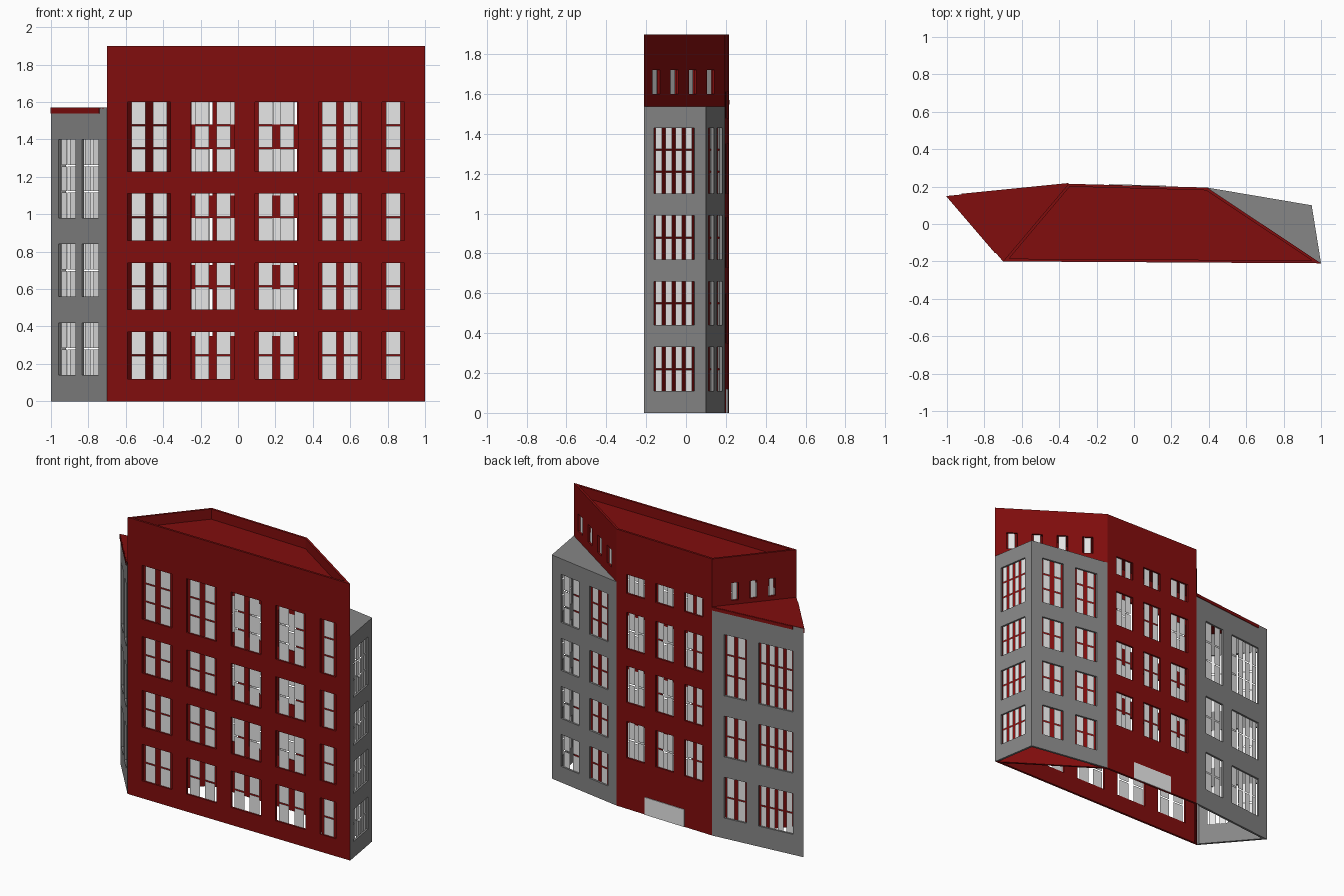
import bpy
import bmesh
from mathutils import Vector

cube = bpy.data.objects.get("Cube")
if cube:
    bpy.data.objects.remove(cube, do_unlink=True)

THICK = 0.015


def material(name, rgb):
    m = bpy.data.materials.new(name)
    m.use_nodes = True
    m.diffuse_color = (*rgb, 1)
    m.node_tree.nodes["Principled BSDF"].inputs["Base Color"].default_value = (*rgb, 1)
    return m


RED = material("dark red", (0.22, 0.004, 0.004))
GREY = material("wall grey", (0.24, 0.24, 0.24))
PANE = material("pane light grey", (0.8, 0.8, 0.8))


def finish(name, bm, mat, recalc=True):
    if recalc:
        bmesh.ops.recalc_face_normals(bm, faces=bm.faces)
    mesh = bpy.data.meshes.new(name)
    bm.to_mesh(mesh)
    bm.free()
    mesh.materials.append(mat)
    obj = bpy.data.objects.new(name, mesh)
    bpy.context.collection.objects.link(obj)


def outward(p, q):
    d = (q - p).normalized()
    return d, Vector((d.y, -d.x))


def inner_corner(a, b, c):
    """Mitred inner corner at b of a counter-clockwise outline."""
    n1, n2 = outward(a, b)[1], outward(b, c)[1]
    return b - (n1 + n2) * THICK / (1 + n1.dot(n2))


def slab(name, outline, z, height, mat):
    bm = bmesh.new()
    face = bm.faces.new([bm.verts.new((p.x, p.y, z)) for p in outline])
    top = bmesh.ops.extrude_face_region(bm, geom=[face], use_keep_orig=True)["geom"]
    for v in top:
        if isinstance(v, bmesh.types.BMVert):
            v.co.z += height
    finish(name, bm, mat)


def plate(name, p, q, s0, s1, z0, z1, mat):
    """Thin plate just proud of the wall from p to q."""
    d, n = outward(p, q)
    a, b = p + d * s0, p + d * s1
    slab(name, [a, b, b + n * 0.004, a + n * 0.004], z0, z1 - z0, mat)


def wall(name, loop, i, top, holes, mat):
    """Wall on edge i of the outline, with openings (s0, s1, z0, z1, columns, rows)."""
    count = len(loop)
    prev, p, q, after = (loop[(i + k) % count] for k in (-1, 0, 1, 2))
    d, n = outward(p, q)
    length = (q - p).length
    lo = (inner_corner(prev, p, q) - p).dot(d)
    hi = (inner_corner(p, q, after) - p).dot(d)

    def point(s, z, depth):
        xy = p + d * s - n * depth
        return Vector((xy.x, xy.y, z))

    ss = sorted({0, length, *(h[0] for h in holes), *(h[1] for h in holes)})
    zs = sorted({0, top, *(h[2] for h in holes), *(h[3] for h in holes)})
    bm = bmesh.new()
    grid = {(s, z): bm.verts.new(point(s, z, 0)) for s in ss for z in zs}
    for s0, s1 in zip(ss, ss[1:]):
        for z0, z1 in zip(zs, zs[1:]):
            s, z = (s0 + s1) / 2, (z0 + z1) / 2
            if not any(h[0] < s < h[1] and h[2] < z < h[3] for h in holes):
                bm.faces.new([grid[k] for k in ((s0, z0), (s1, z0), (s1, z1), (s0, z1))])
    bmesh.ops.delete(bm, geom=[v for v in bm.verts if not v.link_faces], context="VERTS")
    new = bmesh.ops.extrude_face_region(bm, geom=bm.faces[:], use_keep_orig=True)["geom"]
    for v in new:
        if isinstance(v, bmesh.types.BMVert):
            s = (v.co.xy - p).dot(d)
            v.co = point(min(max(s, lo), hi), v.co.z, THICK)
    finish(name, bm, mat)

    # Panes set back in the openings, with open gaps between them
    bm = bmesh.new()
    for s0, s1, z0, z1, cols, rows in holes:
        w, h = (s1 - s0) / cols, (z1 - z0) / rows
        for c in range(cols):
            for r in range(rows):
                a, b = s0 + w * (c + 0.17), s0 + w * (c + 0.83)
                low = z0 + h * r + (0.004 if r else 0)
                high = z0 + h * (r + 1) - (0.004 if r < rows - 1 else 0)
                bm.faces.new([bm.verts.new(point(s, z, THICK * 0.8))
                              for s, z in ((a, low), (b, low), (b, high), (a, high))])
    finish(name + "_panes", bm, PANE, recalc=False)


def windows(columns, rows):
    return [(s0, s1, z0, z1, n, r) for s0, s1, n in columns for z0, z1, r in rows]


# Plan corners
A, B = Vector((-0.70, -0.20)), Vector((1.0, -0.21))
C, D = Vector((0.39, 0.195)), Vector((-0.35, 0.215))
E, F = Vector((-1.0, 0.15)), Vector((0.95, 0.10))
main, low_wing, high_wing = [A, B, C, D], [D, E, A], [B, F, C]
MAIN_TOP, LOW_TOP, HIGH_TOP = 1.9, 1.57, 1.535

# Main block
front_rows = [(0.12 + 0.37 * k, 0.37 + 0.37 * k, 2) for k in range(3)] + [(1.23, 1.60, 3)]
front_cols = [(0.11 + 0.34 * k, 0.34 + 0.34 * k, 2) for k in range(4)] + [(1.47, 1.59, 1)]
wall("front_wall", main, 0, MAIN_TOP, windows(front_cols, front_rows), RED)

attic = [(1.60, 1.72, 1)]
side_cols = [(0.075 + 0.165 * k, 0.145 + 0.165 * k, 1) for k in range(4)]
wall("left_diagonal_wall", main, 1, MAIN_TOP, windows(side_cols, attic), RED)

back_rows = [(0.35, 0.60, 2), (0.73, 0.98, 2), (1.10, 1.35, 2), (1.48, 1.61, 1)]
back_cols = [(0.075 + 0.226 * k, 0.215 + 0.226 * k, 2) for k in range(3)]
wall("back_wall", main, 2, MAIN_TOP, windows(back_cols, back_rows), RED)

side_cols = [(0.125 + 0.118 * k, 0.17 + 0.118 * k, 1) for k in range(3)]
wall("right_diagonal_wall", main, 3, MAIN_TOP, windows(side_cols, attic), RED)

roof = [inner_corner(main[k - 1], main[k], main[(k + 1) % 4]) for k in range(4)]
slab("main_roof", roof, 1.82, 0.01, RED)
plate("back_door", C, D, 0.22, 0.525, 0, 0.12, PANE)

# Lower three-storey wing
low_rows = [(0.14, 0.42, 2), (0.56, 0.84, 2), (0.98, 1.40, 3)]
wall("low_wing_back_wall", low_wing, 0, LOW_TOP,
     windows([(0.085, 0.245, 2), (0.33, 0.575, 4)], low_rows), GREY)
wall("low_wing_front_wall", low_wing, 1, LOW_TOP,
     windows([(0.06, 0.20, 2), (0.255, 0.39, 2)], low_rows), GREY)
slab("low_wing_roof", low_wing, LOW_TOP - 0.008, 0.01, RED)
plate("low_wing_back_fascia", D, E, 0, 0.575, 1.548, LOW_TOP, RED)
plate("low_wing_front_fascia", E, A, 0, 0.40, 1.54, LOW_TOP, RED)

# Higher four-storey wing
high_rows = [(0.11 + 0.33 * k, 0.33 + 0.33 * k, 2) for k in range(3)] + [(1.10, 1.43, 3)]
wall("high_wing_side_wall", high_wing, 0, HIGH_TOP, windows([(0.05, 0.255, 4)], high_rows), GREY)
wall("high_wing_back_wall", high_wing, 1, HIGH_TOP,
     windows([(0.08, 0.24, 2), (0.33, 0.49, 2)], high_rows), GREY)
slab("high_wing_roof", high_wing, HIGH_TOP - 0.008, 0.01, GREY)
